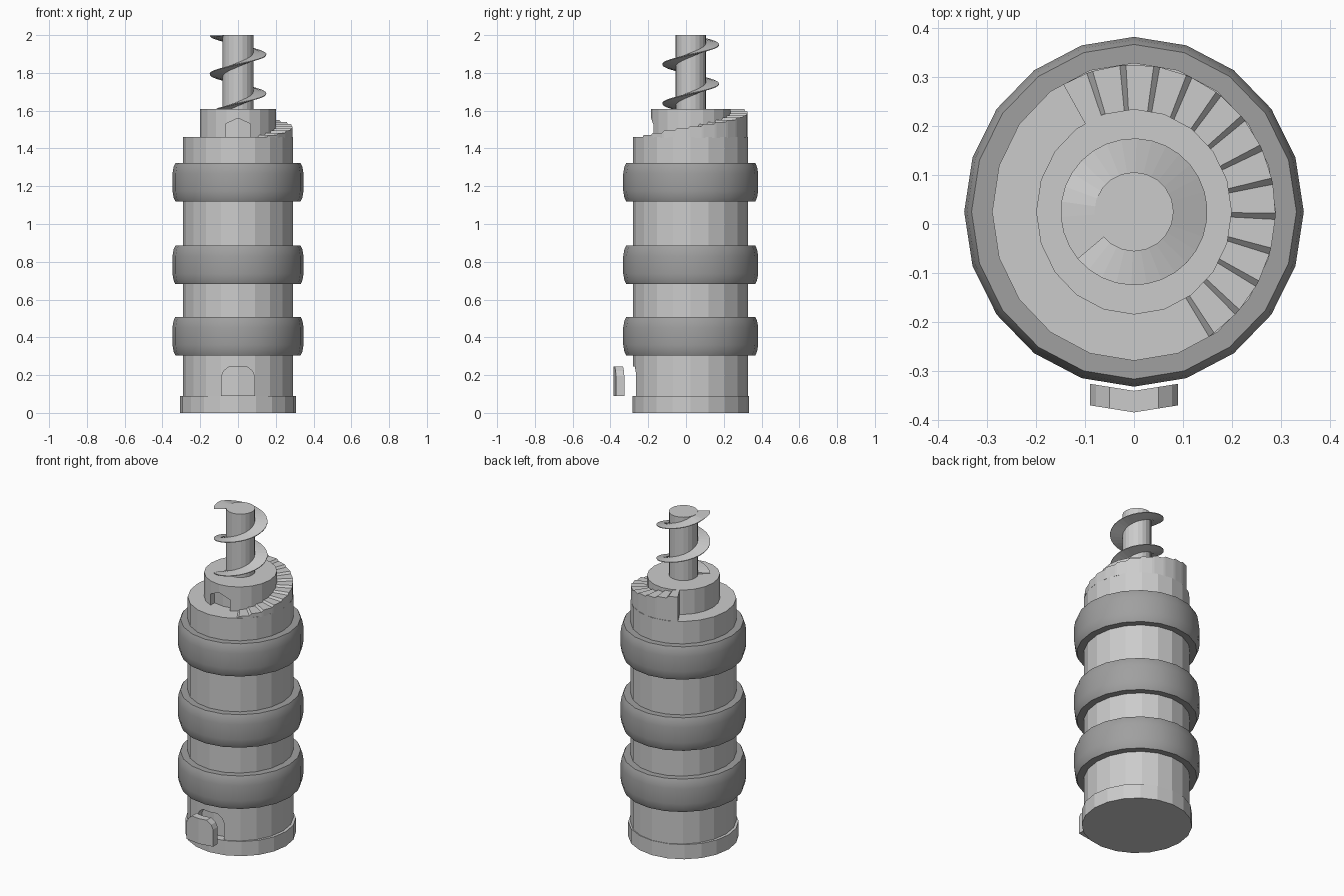
import bpy, bmesh
from math import sin, cos, radians, pi

if "Cube" in bpy.data.objects:
    bpy.data.objects.remove(bpy.data.objects["Cube"])

CY = 0.025      # tower axis in y
SIDES = 20


def make(name, verts, faces):
    me = bpy.data.meshes.new(name)
    bm = bmesh.new()
    vs = [bm.verts.new(v) for v in verts]
    for f in faces:
        bm.faces.new([vs[i] for i in f])
    bmesh.ops.recalc_face_normals(bm, faces=bm.faces)
    bm.to_mesh(me)
    bm.free()
    ob = bpy.data.objects.new(name, me)
    bpy.context.collection.objects.link(ob)
    return ob


def lathe(name, profile, ys=1.0, closed=False):
    """Revolve (radius, z) points; cap the ends or close the loop."""
    verts = [(r * cos(2 * pi * s / SIDES), CY + ys * r * sin(2 * pi * s / SIDES), z)
             for r, z in profile for s in range(SIDES)]
    n = len(profile)
    faces = []
    for i in range(n if closed else n - 1):
        a, b = i * SIDES, (i + 1) % n * SIDES
        for s in range(SIDES):
            t = (s + 1) % SIDES
            faces.append((a + s, a + t, b + t, b + s))
    if not closed:
        faces += [tuple(range(SIDES)), tuple(range((n - 1) * SIDES, n * SIDES))]
    return make(name, verts, faces)


def door_prism(name, half, y0, y1):
    """Mirrored (x, z) outline extruded in y and folded along x = 0."""
    full = half + [(-x, z) for x, z in reversed(half)]
    n = len(full)
    verts = [(x, y, z) for y in (y0, y1) for x, z in full]
    faces = [tuple(range(n)), tuple(range(n, 2 * n))]
    faces += [(i, (i + 1) % n, n + (i + 1) % n, n + i) for i in range(n)]
    ob = make(name, verts, faces)
    bm = bmesh.new()
    bm.from_mesh(ob.data)
    bmesh.ops.bisect_plane(bm, geom=bm.verts[:] + bm.edges[:] + bm.faces[:],
                           plane_co=(0, 0, 0), plane_no=(1, 0, 0))
    for v in bm.verts:
        v.co.y += abs(v.co.x) * 0.16
    bm.to_mesh(ob.data)
    bm.free()
    return ob


def cut(target, cutter):
    mod = target.modifiers.new("recess", 'BOOLEAN')
    mod.operation, mod.solver, mod.object = 'DIFFERENCE', 'EXACT', cutter
    bpy.context.view_layer.objects.active = target
    bpy.ops.object.modifier_apply(modifier=mod.name)
    bpy.data.objects.remove(cutter)


# Base and body with an arched doorway
lathe("base", [(0.308, 0), (0.308, 0.09)])
body = lathe("body", [(0.29, 0.085), (0.29, 1.46)], ys=1.05)
arch = [(0.09, 0.09), (0.09, 0.195), (0.078, 0.222), (0.05, 0.245)]
cut(body, door_prism("doorway_cutter", arch, -0.42, -0.235))

# Door slab pulled out in front
door_prism("lower_door", arch, -0.385, -0.341)

# Dark rounded bands
dark = bpy.data.materials.new("dark_grey")
dark.diffuse_color = (0.35, 0.35, 0.35, 1)
dark.use_nodes = True
dark.node_tree.nodes["Principled BSDF"].inputs["Base Color"].default_value = dark.diffuse_color
for i, (z0, z1) in enumerate([(0.305, 0.508), (0.682, 0.885), (1.12, 1.322)]):
    band = lathe(f"band_{i + 1}", [(0.28, z0), (0.332, z0), (0.341, z0 + 0.02), (0.347, z0 + 0.055),
                                   (0.347, z1 - 0.055), (0.341, z1 - 0.02), (0.332, z1), (0.28, z1)],
                 ys=1.03, closed=True)
    band.data.materials.append(dark)
    bpy.ops.object.select_all(action='DESELECT')
    band.select_set(True)
    bpy.context.view_layer.objects.active = band
    bpy.ops.object.shade_smooth_by_angle(angle=radians(40))

# Upper drum with a pointed doorway
drum = lathe("upper_drum", [(0.2, 1.455), (0.2, 1.61)], ys=1.05)
cut(drum, door_prism("upper_doorway_cutter", [(0.065, 1.46), (0.065, 1.53), (0.001, 1.56)], -0.3, -0.145))

# Curved stair rising round the drum to a landing
STEPS, START, STEP = 12, -58, 13.75
path = []
for i in range(STEPS + 1):
    a = START + i * STEP
    end = a + STEP if i < STEPS else 120
    low, high = (1.46 + 0.149 * k / (STEPS + 1) for k in (i, i + 1))
    path += [(a, low), (a + 2.5, high), (end, high)] if i == 0 else [(a + 2.5, high), (end, high)]
verts, faces = [], []
for a, z in path:
    c, s = cos(radians(a)), sin(radians(a))
    for r, h in ((0.192, 1.455), (0.289, 1.455), (0.289, z), (0.192, z)):
        verts.append((r * c, CY + 1.04 * r * s, h))
for i in range(len(path) - 1):
    for k in range(4):
        m = (k + 1) % 4
        faces.append((4 * i + k, 4 * i + m, 4 * i + 4 + m, 4 * i + 4 + k))
last = len(verts) - 4
faces += [(0, 1, 2, 3), (last, last + 1, last + 2, last + 3)]
make("stair", verts, faces)

# Central shaft and its spiral blade
lathe("shaft", [(0.081, 1.6), (0.081, 2.0)])
verts, faces = [], []
angles = range(-140, 581, 12)
for a in angles:
    z = 1.69 + 0.207 * a / 360
    for r, h in ((0.075, -0.014), (0.15, -0.002), (0.15, 0.002), (0.075, 0.010)):
        verts.append((r * cos(radians(a)), CY + r * sin(radians(a)), min(z + h, 2.0 + h * 0.01 - 0.001)))
n = len(angles)
for i in range(n - 1):
    for k in range(4):
        m = (k + 1) % 4
        faces.append((4 * i + k, 4 * i + m, 4 * i + 4 + m, 4 * i + 4 + k))
faces += [(0, 1, 2, 3), (4 * n - 4, 4 * n - 3, 4 * n - 2, 4 * n - 1)]
make("spiral_blade", verts, faces)
